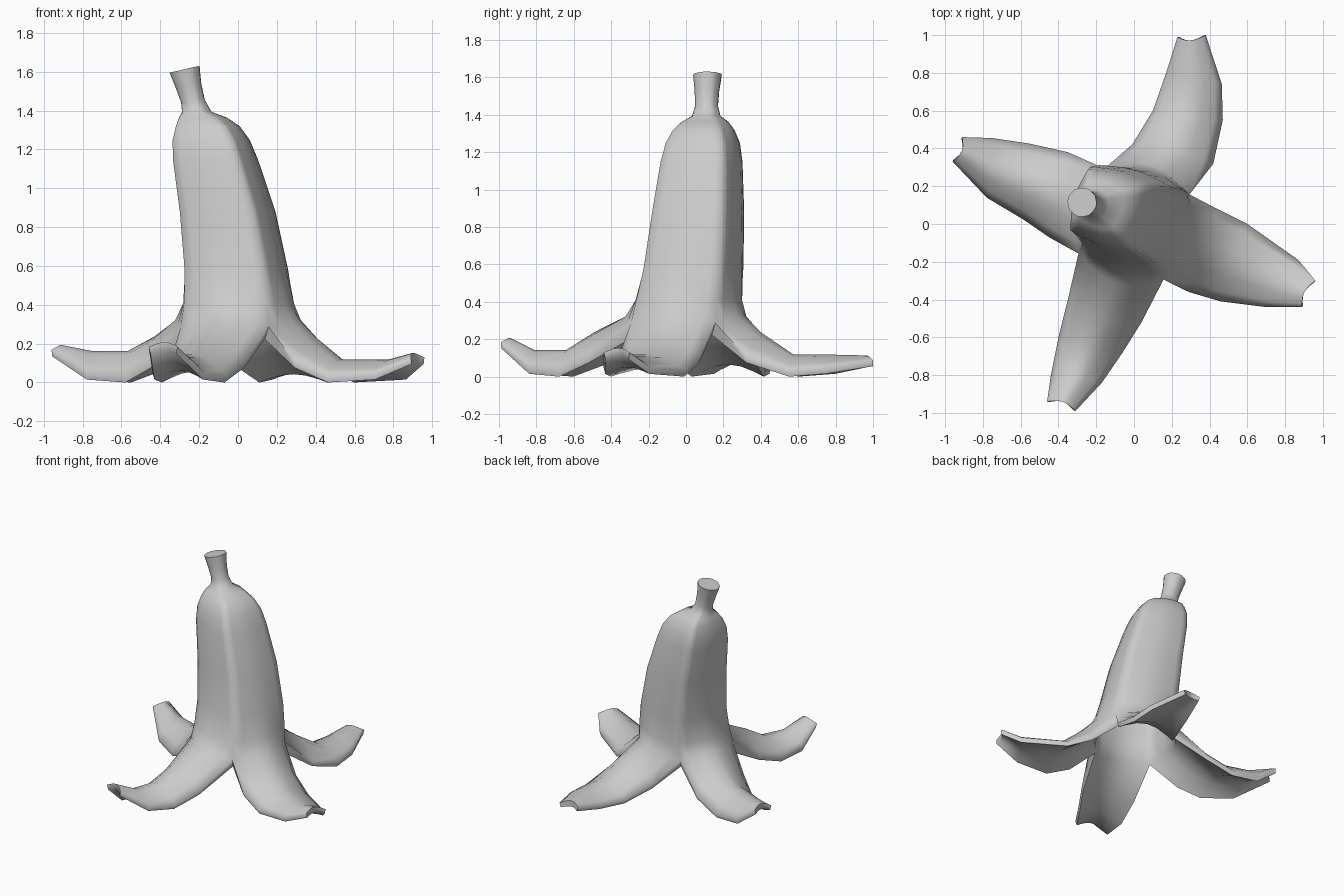
import bpy, bmesh
from math import sin, cos, pi, radians
from mathutils import Vector

if "Cube" in bpy.data.objects:
    bpy.data.objects.remove(bpy.data.objects["Cube"])

# Body rings, top to bottom: z, centre x, centre y, corner radius, side bulge, tilt
RINGS = [
    (1.635, -.275, .115, .078, .29, .23), (1.55, -.255, .112, .067, .29, .15),
    (1.47, -.232, .11, .062, .29, .1), (1.415, -.212, .108, .08, .25, 0),
    (1.385, -.18, .102, .14, .15, 0), (1.34, -.155, .095, .187, .12, 0),
    (1.27, -.138, .09, .225, .11, 0), (1.17, -.116, .083, .248, .11, 0),
    (.9, -.053, .065, .279, .11, 0), (.6, -.008, .04, .302, .12, 0),
    (.43, .003, .015, .318, .18, 0),
]
# Flap outlines seen from above (both long edges, root to tip), tip height, extra arch
FLAPS = [
    ([(.29, -.36), (.46, -.41), (.70, -.44), (.89, -.44)],
     [(.44, .08), (.60, .00), (.87, -.19), (.96, -.30)], .15, -.015),
    ([(.42, .32), (.47, .55), (.465, .74), (.38, 1.0)],
     [(-.01, .42), (.10, .60), (.17, .80), (.23, .99)], .11, -.015),
    ([(-.35, .38), (-.55, .425), (-.75, .455), (-.91, .46)],
     [(-.45, -.07), (-.58, .02), (-.78, .14), (-.96, .33)], .19, .03),
    ([(-.35, -.40), (-.40, -.60), (-.44, -.80), (-.46, -.94)],
     [(.04, -.52), (-.06, -.68), (-.17, -.84), (-.31, -.99)], .205, .01),
]
EDGE_Z = [.13, .055, .07]
ARCH = [(.03, .13), (0, .10), (-.01, .085), (-.025, .025)]   # outward, up
COLS = [0, .12, .32, .5, .68, .88, 1]
SKIN = .033


def corner(i, cx, cy, r, z):
    a = radians(-62 + 90 * i)
    return Vector((cx + r * cos(a), cy + r * sin(a), z))


def arch_row(a, b, out, up):
    """Row of points from a to b, bowed along out and upward."""
    bow = out + Vector((0, 0, up))
    return [a.lerp(b, t) + bow * sin(pi * t) for t in COLS]


def peel_rows(i, inner):
    """All rows of one side, stem to flap tip, for the outer or inner skin."""
    left, right, tip, lift = FLAPS[i]
    mid = radians(-17 + 90 * i)
    out = Vector((cos(mid), sin(mid), 0))
    s = SKIN if inner else 0
    rows = []
    for z, cx, cy, r, bulge, tilt in RINGS:
        r -= s
        row = arch_row(corner(i, cx, cy, r, z - s), corner(i + 1, cx, cy, r, z - s),
                       out * bulge * r, 0)
        for p in row:
            p.z += (p.x - cx) * tilt
        rows.append(row)
    # Root of the flap, where the sides split
    z, r = (.245, .295) if inner else (.31, .333)
    rows.append(arch_row(corner(i, 0, 0, r, z), corner(i + 1, 0, 0, r, z), out * .09, .04))
    # Spread flap, flatter underneath
    flat = .5 if inner else 1
    lifts = [0, lift, lift, 0]
    for a, b, z, (o, u), up in zip(left, right, EDGE_Z + [tip], ARCH, lifts):
        a, b = Vector((*a, z - s)), Vector((*b, z - s))
        d = (b - a).normalized() * s * .3
        rows.append(arch_row(a + d, b - d, out * o, (u + up) * flat))
    return rows


bm = bmesh.new()
root = len(RINGS)
last = len(COLS) - 1
for i in range(4):
    outer, inner = ([[bm.verts.new(p) for p in row] for row in peel_rows(i, k)]
                    for k in (False, True))
    for grid in (outer, inner):
        for r0, r1 in zip(grid, grid[1:]):
            for k in range(last):
                quad = (r0[k], r1[k], r1[k + 1], r0[k + 1])
                bm.faces.new(quad if grid is outer else quad[::-1])
    # Rim along the flap's long edges and tip
    for j in range(root, len(outer) - 1):
        bm.faces.new((outer[j][0], inner[j][0], inner[j + 1][0], outer[j + 1][0]))
        bm.faces.new((outer[j][last], outer[j + 1][last], inner[j + 1][last], inner[j][last]))
    for k in range(last):
        bm.faces.new((outer[-1][k], inner[-1][k], inner[-1][k + 1], outer[-1][k + 1]))
bmesh.ops.remove_doubles(bm, verts=bm.verts, dist=.0005)

# Stem caps, outside and inside
bmesh.ops.holes_fill(bm, edges=[e for e in bm.edges if e.is_boundary], sides=0)
bmesh.ops.recalc_face_normals(bm, faces=bm.faces)

# Rest on the ground
low = min(v.co.z for v in bm.verts)
bmesh.ops.translate(bm, verts=bm.verts, vec=(0, 0, -low))

mesh = bpy.data.meshes.new("banana_peel")
bm.to_mesh(mesh)
bm.free()
peel = bpy.data.objects.new("banana_peel", mesh)
bpy.context.collection.objects.link(peel)
bpy.context.view_layer.objects.active = peel
peel.select_set(True)
bpy.ops.object.shade_smooth_by_angle(angle=radians(80))
